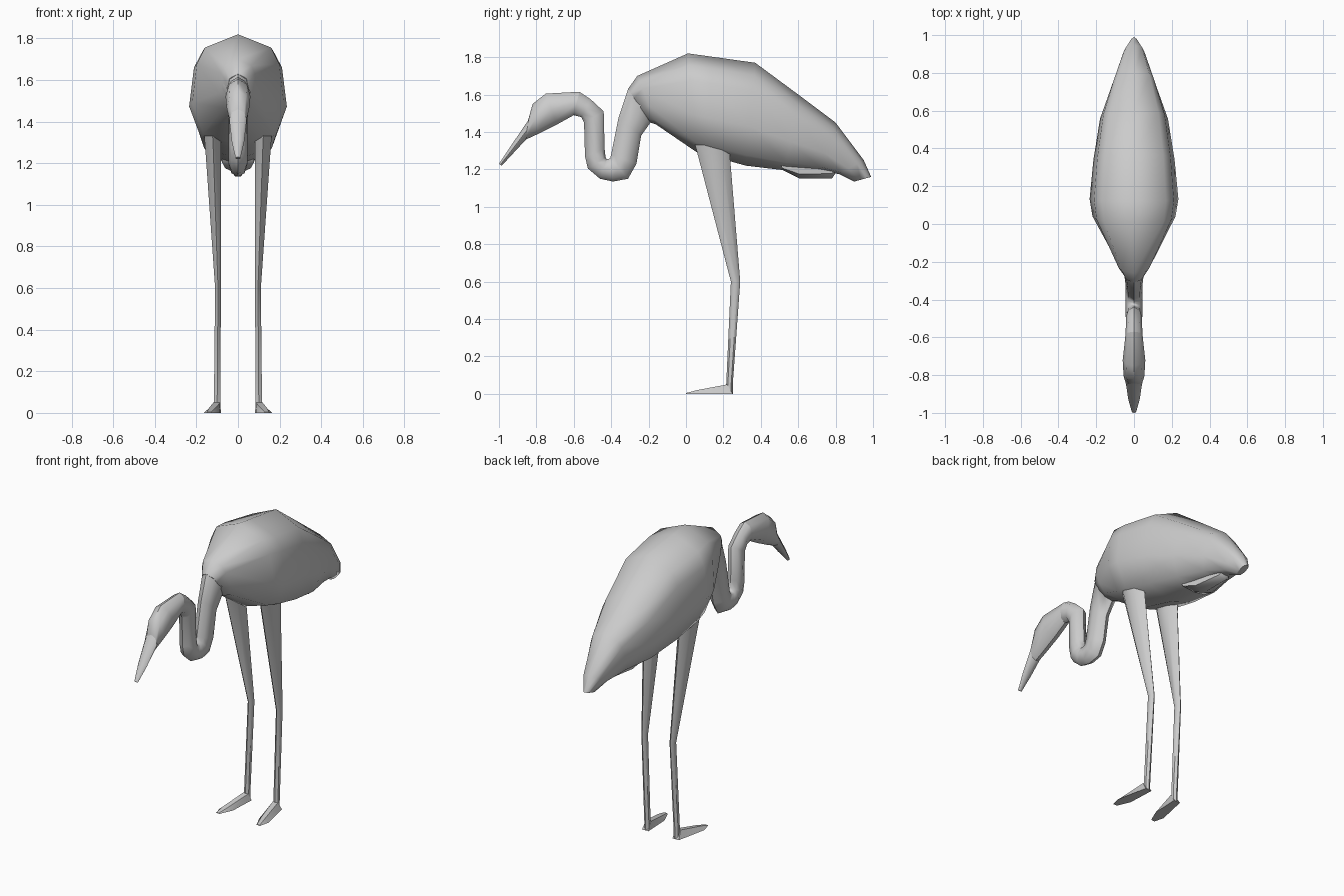
import bpy, bmesh, math
from mathutils import Vector

grey = bpy.data.materials.new("plumage grey")
grey.diffuse_color = (0.6, 0.6, 0.6, 1)


def oval(n):
    """Cross-section as (side, depth) pairs: depth 0 is the upper edge, 1 the lower."""
    return [(math.sin(a), 0.5 - 0.5 * math.cos(a))
            for a in (2 * math.pi * i / n for i in range(n))]


def finish(name, bm, angle=50, mirror=False):
    bmesh.ops.recalc_face_normals(bm, faces=bm.faces)
    me = bpy.data.meshes.new(name)
    bm.to_mesh(me)
    bm.free()
    me.materials.append(grey)
    ob = bpy.data.objects.new(name, me)
    bpy.context.collection.objects.link(ob)
    if mirror:
        ob.modifiers.new("mirror", "MIRROR")
    bpy.ops.object.select_all(action='DESELECT')
    bpy.context.view_layer.objects.active = ob
    ob.select_set(True)
    bpy.ops.object.shade_smooth_by_angle(angle=math.radians(angle))
    return ob


def skin(bm, rings):
    rows = [[bm.verts.new(p) for p in ring] for ring in rings]
    n = len(rows[0])
    for r, s in zip(rows, rows[1:]):
        for i in range(n):
            j = (i + 1) % n
            bm.faces.new((r[i], r[j], s[j], s[i]))
    bm.faces.new(rows[0])
    bm.faces.new(rows[-1][::-1])


def loft(name, stations, section, angle=50):
    """Each station: upper y, z, lower y, z, half width."""
    bm = bmesh.new()
    rings = []
    for ya, za, yb, zb, w in stations:
        rings.append([(u * w, ya + (yb - ya) * t, za + (zb - za) * t)
                      for u, t in section])
    skin(bm, rings)
    return finish(name, bm, angle)


# Body with folded wings, tapering to the tail
half = [(0.72, 0.12), (0.9, 0.27), (1, 0.62), (0.76, 0.9)]
body_section = [(0, 0)] + half + [(0, 1)] + [(-u, t) for u, t in half[::-1]]
loft("body", [
    (-0.31, 1.63, -0.19, 1.45, 0.055),
    (-0.26, 1.70, -0.16, 1.44, 0.09),
    (0.01, 1.82, 0.06, 1.29, 0.22),
    (0.12, 1.805, 0.14, 1.27, 0.235),
    (0.37, 1.77, 0.32, 1.22, 0.215),
    (0.60, 1.60, 0.53, 1.195, 0.18),
    (0.80, 1.45, 0.70, 1.19, 0.115),
    (0.95, 1.25, 0.82, 1.175, 0.06),
    (0.99, 1.16, 0.90, 1.135, 0.02),
], body_section, 60)

# Small tail tucked below the wing tips
loft("under_tail", [
    (0.50, 1.24, 0.52, 1.195, 0.09),
    (0.60, 1.25, 0.61, 1.15, 0.07),
    (0.77, 1.26, 0.78, 1.15, 0.04),
    (0.80, 1.24, 0.80, 1.18, 0.03),
], oval(6))

# S-curved neck
loft("neck", [
    (-0.25, 1.69, -0.16, 1.44, 0.085),
    (-0.31, 1.63, -0.19, 1.45, 0.056),
    (-0.36, 1.48, -0.24, 1.38, 0.047),
    (-0.40, 1.28, -0.265, 1.23, 0.045),
    (-0.405, 1.26, -0.31, 1.15, 0.045),
    (-0.415, 1.255, -0.39, 1.135, 0.045),
    (-0.425, 1.255, -0.46, 1.15, 0.045),
    (-0.43, 1.265, -0.525, 1.205, 0.045),
    (-0.435, 1.31, -0.54, 1.27, 0.045),
    (-0.44, 1.51, -0.545, 1.45, 0.043),
    (-0.51, 1.575, -0.56, 1.48, 0.043),
    (-0.57, 1.615, -0.60, 1.49, 0.045),
], oval(8))

# Head
loft("head", [
    (-0.57, 1.615, -0.60, 1.49, 0.045),
    (-0.75, 1.605, -0.69, 1.44, 0.06),
    (-0.82, 1.55, -0.79, 1.39, 0.055),
    (-0.845, 1.46, -0.855, 1.36, 0.042),
], oval(8))

# Long pointed bill
loft("bill", [
    (-0.845, 1.46, -0.855, 1.36, 0.042),
    (-0.94, 1.32, -0.92, 1.29, 0.03),
    (-1.0, 1.23, -0.985, 1.22, 0.012),
], oval(8))


# Legs: thigh tapering to the ankle, slim shank down to the foot
def leg_ring(x0, x1, y0, y1, z, n=6):
    return [((x0 + x1) / 2 + (x1 - x0) / 2 * math.sin(a),
             (y0 + y1) / 2 - (y1 - y0) / 2 * math.cos(a), z)
            for a in (2 * math.pi * i / n for i in range(n))]


bm = bmesh.new()
skin(bm, [
    leg_ring(0.075, 0.175, 0.03, 0.24, 1.40),
    leg_ring(0.075, 0.163, 0.065, 0.235, 1.27),
    leg_ring(0.08, 0.112, 0.24, 0.29, 0.60),
    leg_ring(0.082, 0.118, 0.215, 0.25, 0.05),
    leg_ring(0.082, 0.118, 0.215, 0.25, 0.0),
])
finish("leg", bm, 50, True)

# Feet: flat wedge turned slightly outward
bm = bmesh.new()
heel = [(0.082, 0.25, 0), (0.125, 0.25, 0), (0.118, 0.22, 0.05), (0.085, 0.22, 0.05)]
ball = [(0.09, 0.08, 0), (0.165, 0.06, 0), (0.142, 0.06, 0.02), (0.112, 0.07, 0.02)]
toe = [(0.125, 0.0, 0), (0.15, 0.0, 0), (0.148, 0.0, 0.004), (0.13, 0.0, 0.004)]
skin(bm, [heel, ball, toe])
finish("foot", bm, 40, True)
